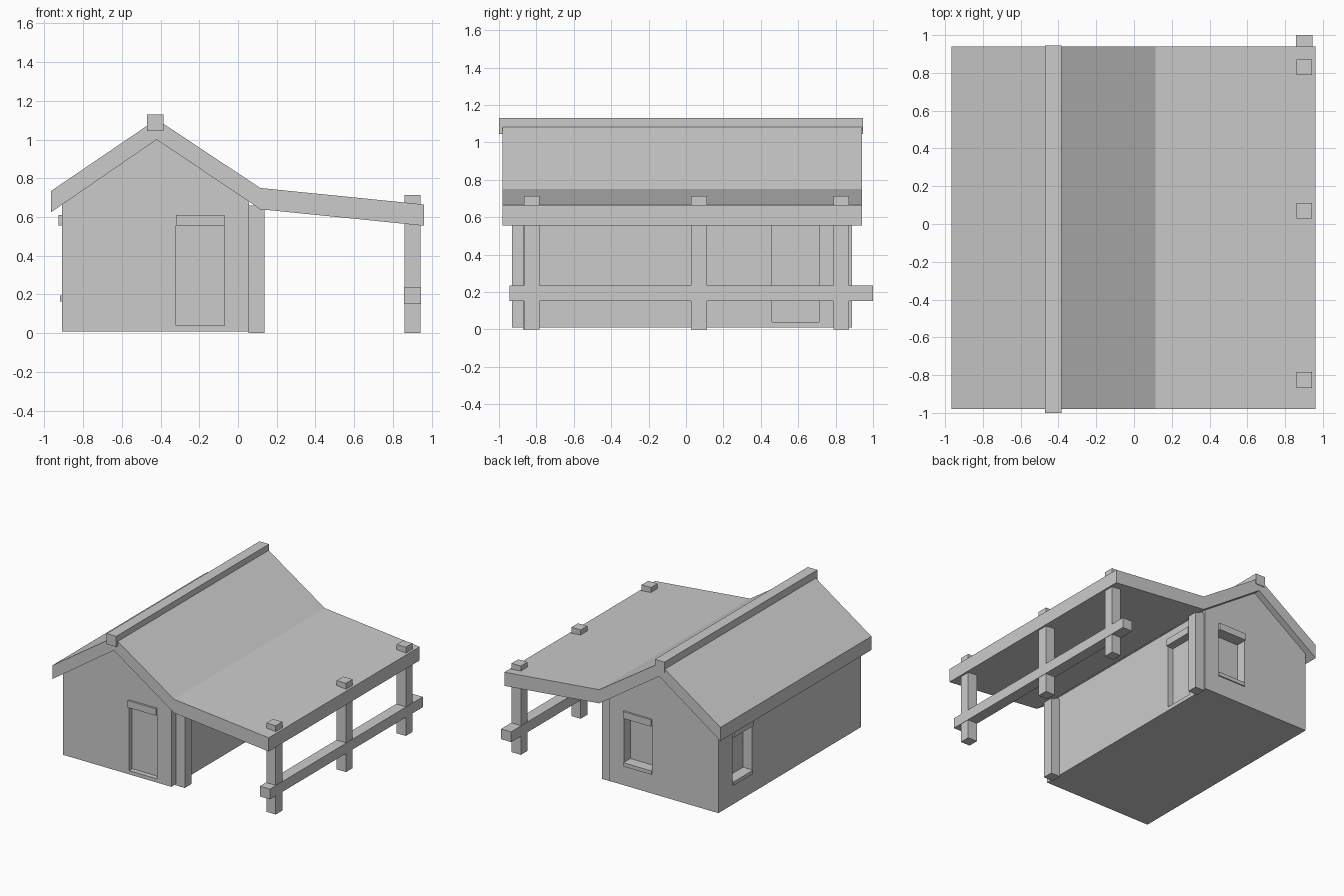
import bpy

if "Cube" in bpy.data.objects:
    bpy.data.objects.remove(bpy.data.objects["Cube"])


def box(name, x, y, z):
    """Box from (min, max) pairs."""
    v = [(a, b, c) for a in x for b in y for c in z]
    f = [(0, 1, 3, 2), (4, 6, 7, 5), (0, 4, 5, 1), (2, 3, 7, 6), (0, 2, 6, 4), (1, 5, 7, 3)]
    return add(name, v, f)


def extrude(name, profile, y0, y1):
    """Extrude a counter-clockwise x/z profile along y."""
    n = len(profile)
    v = [(x, y, z) for y in (y0, y1) for x, z in profile]
    f = [tuple(range(n)), tuple(reversed(range(n, 2 * n)))]
    f += [(i, i + n, (i + 1) % n + n, (i + 1) % n) for i in range(n)]
    return add(name, v, f)


def add(name, verts, faces):
    mesh = bpy.data.meshes.new(name)
    mesh.from_pydata(verts, [], faces)
    ob = bpy.data.objects.new(name, mesh)
    bpy.context.collection.objects.link(ob)
    return ob


X0, X1, Y0, Y1 = -0.91, 0.058, -0.93, 0.888   # outer wall faces

# Walls of the house
walls = extrude("walls", [(X0, 0.01), (X1, 0.01), (X1, 0.682), (-0.42, 1.005), (X0, 0.668)], Y0, Y1)

# Recessed openings: name, axis, wall plane, outward sign, span, bottom, depth
openings = [
    ("front_door", "y", Y0, -1, (-0.32, -0.07), 0.04, 0.04),
    ("back_window", "y", Y1, 1, (-0.32, -0.07), 0.165, 0.08),
    ("left_window", "x", X0, -1, (0.46, 0.71), 0.165, 0.08),
    ("side_door", "x", X1, 1, (0.46, 0.71), 0.04, 0.05),
]
TOP = 0.61


def wall_box(name, axis, plane, sign, span, inner, outer, z):
    d = sorted((plane - sign * inner, plane + sign * outer))
    return box(name, span, d, z) if axis == "y" else box(name, d, span, z)


for name, axis, plane, sign, span, low, depth in openings:
    cutter = wall_box(name + "_cutter", axis, plane, sign, span, depth, 0.1, (low, TOP))
    cutter.hide_render = True
    mod = walls.modifiers.new(name, "BOOLEAN")
    mod.operation = "DIFFERENCE"
    mod.solver = "EXACT"
    mod.object = cutter
    bpy.context.view_layer.objects.active = walls
    bpy.ops.object.modifier_apply(modifier=mod.name)
    bpy.data.objects.remove(cutter)
    # Lintel, and a sill under the windows
    wall_box(name + "_lintel", axis, plane, sign, span, depth, 0.016, (0.555, TOP))
    if "window" in name:
        wall_box(name + "_sill", axis, plane, sign, span, depth, 0.009, (low, 0.195))

# Folded roof covering house and porch
extrude("roof", [(-0.965, 0.625), (-0.42, 1.0), (0.115, 0.64), (0.96, 0.555),
                 (0.96, 0.665), (0.115, 0.75), (-0.42, 1.105), (-0.965, 0.735)], -0.98, 0.94)
box("ridge_beam", (-0.47, -0.385), (-1.0, 0.945), (1.045, 1.13))

# Porch posts and rail
for i, y in enumerate((-0.825, 0.07, 0.83)):
    box(f"porch_post_{i + 1}", (0.86, 0.943), (y - 0.042, y + 0.042), (0, 0.715))
box("porch_rail", (0.857, 0.946), (-0.945, 1.0), (0.152, 0.235))

# Posts against the house wall
for name, y in (("front_wall_post", -0.83), ("back_wall_post", 0.83)):
    box(name, (0.053, 0.137), (y - 0.042, y + 0.042), (0, 0.66))
